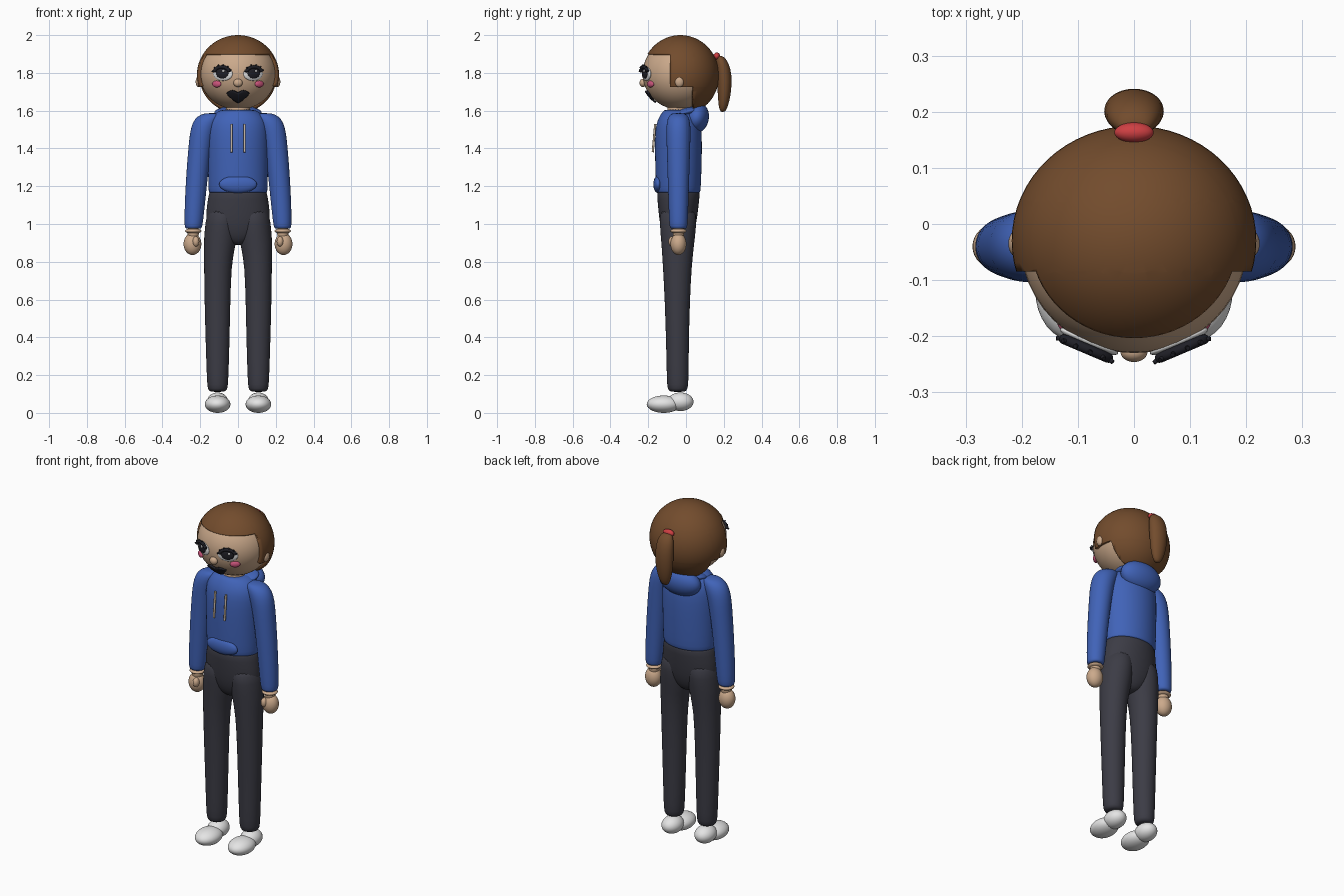
import bpy, bmesh, math
from mathutils import Matrix, Vector

if "Cube" in bpy.data.objects:
    bpy.data.objects.remove(bpy.data.objects["Cube"])


def material(name, rgb):
    m = bpy.data.materials.new(name)
    m.diffuse_color = (*rgb, 1)
    m.use_nodes = True
    m.node_tree.nodes["Principled BSDF"].inputs["Base Color"].default_value = m.diffuse_color
    return m


SKIN = material("skin", (0.60, 0.40, 0.26))
HAIR = material("hair_brown", (0.17, 0.072, 0.026))
BLUE = material("hoodie_blue", (0.052, 0.125, 0.48))
PANTS = material("charcoal", (0.045, 0.045, 0.06))
WHITE = material("shoe_white", (0.78, 0.78, 0.78))
BLACK = material("near_black", (0.014, 0.014, 0.02))
RED = material("tie_red", (0.62, 0.05, 0.055))
PINK = material("blush_pink", (0.60, 0.09, 0.20))
CORD = material("cord_beige", (0.58, 0.47, 0.36))


def finish(name, bm, mat, subsurf=0, angle=180):
    bmesh.ops.recalc_face_normals(bm, faces=bm.faces)
    me = bpy.data.meshes.new(name)
    bm.to_mesh(me)
    bm.free()
    ob = bpy.data.objects.new(name, me)
    bpy.context.collection.objects.link(ob)
    me.materials.append(mat)
    for p in me.polygons:
        p.use_smooth = True
    if subsurf:
        mod = ob.modifiers.new("smooth", 'SUBSURF')
        mod.levels = mod.render_levels = subsurf
    if angle < 180:
        bpy.context.view_layer.objects.active = ob
        ob.select_set(True)
        bpy.ops.object.shade_smooth_by_angle(angle=math.radians(angle))
        ob.select_set(False)
    return ob


def ellipsoid(name, c, r, mat, rot=None, seg=32):
    bm = bmesh.new()
    bmesh.ops.create_uvsphere(bm, u_segments=seg, v_segments=seg // 2, radius=1)
    bm.transform(Matrix.Translation(c) @ (rot or Matrix()) @ Matrix.Diagonal((*r, 1)))
    return finish(name, bm, mat)


def loft(name, rings, mat, seg=24):
    """Stack of level elliptical rings: (cx, cy, z, rx, ry)."""
    bm = bmesh.new()
    loops = []
    for cx, cy, z, rx, ry in rings:
        loops.append([bm.verts.new((cx + rx * math.cos(a), cy + ry * math.sin(a), z))
                      for a in (2 * math.pi * i / seg for i in range(seg))])
    for a, b in zip(loops, loops[1:]):
        for i in range(seg):
            j = (i + 1) % seg
            bm.faces.new((a[i], a[j], b[j], b[i]))
    bm.faces.new(loops[0])
    bm.faces.new(loops[-1])
    return finish(name, bm, mat, subsurf=1)


def rod(name, pts, r, mat):
    cu = bpy.data.curves.new(name, 'CURVE')
    cu.dimensions = '3D'
    cu.bevel_depth = r
    cu.bevel_resolution = 3
    cu.use_fill_caps = True
    sp = cu.splines.new('POLY')
    sp.points.add(len(pts) - 1)
    for p, co in zip(sp.points, pts):
        p.co = (*co, 1)
    ob = bpy.data.objects.new(name, cu)
    cu.materials.append(mat)
    bpy.context.collection.objects.link(ob)


# Head and neck
HC, HR = Vector((0, -0.03, 1.795)), Vector((0.203, 0.20, 0.19))
ellipsoid("head", HC, HR, SKIN, seg=48)
loft("neck", [(0, -0.035, z, 0.065, 0.065) for z in (1.55, 1.6, 1.66)], SKIN)
ellipsoid("nose", (0, -0.228, 1.747), (0.024, 0.018, 0.022), SKIN)

# Hair cap: sphere cut along the fringe, side and nape lines
bm = bmesh.new()
bmesh.ops.create_uvsphere(bm, u_segments=64, v_segments=32, radius=1)
bm.transform(Matrix.Translation((0, -0.03, 1.787)) @ Matrix.Diagonal((0.218, 0.205, 0.213, 1)))
for co, no in (((0, 0, 1.9), (0, 0, 1)), ((0, -0.085, 0), (0, 1, 0)),
               ((0, 0, 1.725), (0, 0, 1)), ((0, 0.04, 0), (0, 1, 0))):
    bmesh.ops.bisect_plane(bm, geom=bm.verts[:] + bm.edges[:] + bm.faces[:],
                           plane_co=co, plane_no=no)


def bare(c):
    return c.z < 1.9 and (c.y < -0.085 or (c.z < 1.725 and c.y < 0.04))


bmesh.ops.delete(bm, geom=[f for f in bm.faces if bare(f.calc_center_median())], context='FACES')
hair = finish("hair_cap", bm, HAIR, angle=40)
sol = hair.modifiers.new("thickness", 'SOLIDIFY')
sol.thickness, sol.offset = 0.022, -1
hair.modifiers.move(len(hair.modifiers) - 1, 0)

# Ponytail and tie
loft("ponytail", [(0, 0.175, 1.892, 0.02, 0.012), (0, 0.182, 1.88, 0.036, 0.025),
                  (0, 0.193, 1.85, 0.05, 0.035), (0, 0.202, 1.79, 0.055, 0.041),
                  (0, 0.204, 1.71, 0.052, 0.037), (0, 0.200, 1.65, 0.042, 0.03),
                  (0, 0.196, 1.61, 0.028, 0.021), (0, 0.194, 1.592, 0.012, 0.01)], HAIR)
ellipsoid("hair_tie", (0, 0.163, 1.888), (0.035, 0.018, 0.02), RED)

# Mouth patch following the head curve
bm = bmesh.new()
rows, cols = 6, 20
grid = []
for i in range(cols + 1):
    u = 2 * i / cols - 1
    top = 1.694 + 0.012 * math.sin(math.pi * min(1, abs(u)))
    bot = 1.692 - 0.048 * (1 - abs(u) ** 1.4)
    col = []
    for j in range(rows + 1):
        x, z = 0.06 * u, bot + (top - bot) * j / rows
        k = 1 - (x / HR.x) ** 2 - ((z - HC.z) / HR.z) ** 2
        col.append(bm.verts.new((x, HC.y - HR.y * math.sqrt(k) - 0.009, z)))
    grid.append(col)
for a, b in zip(grid, grid[1:]):
    for j in range(rows):
        bm.faces.new((a[j], b[j], b[j + 1], a[j + 1]))
for f in bm.faces:
    f.normal_update()
mouth = finish("mouth", bm, BLACK)
sol = mouth.modifiers.new("thickness", 'SOLIDIFY')
sol.thickness, sol.offset = 0.0095, 0

for s, side in ((-1, "right"), (1, "left")):
    # Eyes with iris, glint and lashes
    turn = Matrix.Rotation(s * math.radians(23), 4, 'Z')
    eye = Matrix.Translation((s * 0.08, -0.209, 1.797)) @ turn
    ellipsoid(f"eye_white_{side}", eye @ Vector((0, 0, -0.002)), (0.056, 0.012, 0.037), WHITE, turn)
    ellipsoid(f"iris_{side}", eye @ Vector((0, -0.009, 0.003)), (0.036, 0.009, 0.03), BLACK, turn)
    ellipsoid(f"glint_{side}", eye @ Vector((0.01, -0.017, 0.013)), (0.007, 0.003, 0.007), WHITE, turn, 16)
    arc = [math.radians(a) for a in range(10, 171, 10)]
    rod(f"lash_line_{side}", [eye @ Vector((0.044 * math.cos(a), -0.014, 0.004 + 0.031 * math.sin(a)))
                              for a in arc], 0.009, BLACK)
    for n, a in enumerate(arc[1::3]):
        d = Vector((math.cos(a), -0.3, math.sin(a)))
        p = Vector((0.044 * math.cos(a), -0.014, 0.004 + 0.031 * math.sin(a)))
        rod(f"lash_{side}_{n}", [eye @ p, eye @ (p + 0.013 * d)], 0.004, BLACK)
    # Cheeks and ears
    ellipsoid(f"cheek_{side}", (s * 0.113, -0.188, 1.741), (0.028, 0.012, 0.018), PINK,
              Matrix.Rotation(s * math.radians(35), 4, 'Z'))
    ellipsoid(f"ear_{side}", (s * 0.208, -0.035, 1.753), (0.016, 0.024, 0.029), SKIN)

    # Sleeves, wrists and hands
    loft(f"sleeve_{side}", [(s * cx, -0.04, z, rx, ry) for cx, z, rx, ry in (
        (0.135, 1.588, 0.04, 0.035), (0.15, 1.572, 0.065, 0.052), (0.17, 1.54, 0.07, 0.063),
        (0.188, 1.49, 0.066, 0.065), (0.20, 1.42, 0.062, 0.063), (0.216, 1.27, 0.058, 0.058),
        (0.229, 1.1, 0.054, 0.053), (0.235, 1.0, 0.049, 0.049), (0.236, 0.98, 0.045, 0.046),
        (0.236, 0.974, 0.036, 0.036))], BLUE)
    ellipsoid(f"wrist_{side}", (s * 0.237, -0.04, 0.963), (0.043, 0.043, 0.014), SKIN)
    loft(f"forearm_{side}", [(s * 0.237, -0.04, z, 0.03, 0.03) for z in (1.0, 0.96, 0.91)], SKIN)
    ellipsoid(f"hand_{side}", (s * 0.241, -0.04, 0.894), (0.047, 0.042, 0.058), SKIN)
    ellipsoid(f"thumb_{side}", (s * 0.223, -0.073, 0.907), (0.018, 0.02, 0.027), SKIN)

    # Trouser legs
    loft(f"trouser_leg_{side}", [(s * cx, cy, z, rx, ry) for cx, cy, z, rx, ry in (
        (0.08, -0.042, 1.1, 0.08, 0.098), (0.087, -0.042, 1.0, 0.087, 0.098),
        (0.094, -0.043, 0.92, 0.087, 0.09), (0.099, -0.044, 0.87, 0.082, 0.085),
        (0.107, -0.046, 0.78, 0.073, 0.077), (0.109, -0.046, 0.6, 0.069, 0.067),
        (0.108, -0.045, 0.35, 0.063, 0.06), (0.108, -0.044, 0.17, 0.057, 0.058),
        (0.108, -0.044, 0.125, 0.053, 0.054), (0.108, -0.044, 0.11, 0.04, 0.04))], PANTS)

    # Shoes
    ellipsoid(f"shoe_toe_{side}", (s * 0.108, -0.118, 0.046), (0.068, 0.09, 0.046), WHITE)
    ellipsoid(f"shoe_heel_{side}", (s * 0.108, -0.03, 0.059), (0.056, 0.07, 0.049), WHITE)

    # Hood cords
    rod(f"cord_{side}", [(s * 0.035, -0.163, 1.53), (s * 0.035, -0.176, 1.38)], 0.006, CORD)

# Trouser seat
loft("trouser_seat", [(0, cy, z, rx, ry) for cy, z, rx, ry in (
    (-0.04, 1.185, 0.15, 0.11), (-0.04, 1.165, 0.154, 0.115), (-0.041, 1.1, 0.167, 0.109),
    (-0.042, 1.0, 0.175, 0.098), (-0.043, 0.94, 0.13, 0.08), (-0.043, 0.905, 0.07, 0.06),
    (-0.043, 0.888, 0.025, 0.035))], PANTS)

# Hoodie body, hood, collar and pocket
loft("hoodie_body", [(0, -0.04, z, rx, ry) for z, rx, ry in (
    (1.165, 0.148, 0.108), (1.166, 0.155, 0.115), (1.18, 0.158, 0.119), (1.28, 0.16, 0.123),
    (1.4, 0.162, 0.126), (1.5, 0.163, 0.124), (1.55, 0.153, 0.112), (1.585, 0.125, 0.092),
    (1.602, 0.095, 0.078), (1.606, 0.07, 0.066))], BLUE)
ellipsoid("hood", (0, 0.056, 1.562), (0.13, 0.065, 0.083), BLUE,
          Matrix.Rotation(math.radians(-12), 4, 'X'))
ellipsoid("collar", (0, 0.0, 1.592), (0.125, 0.085, 0.024), BLUE,
          Matrix.Rotation(math.radians(14), 4, 'X'))
ellipsoid("pocket", (0, -0.148, 1.21), (0.1, 0.025, 0.046), BLUE)
